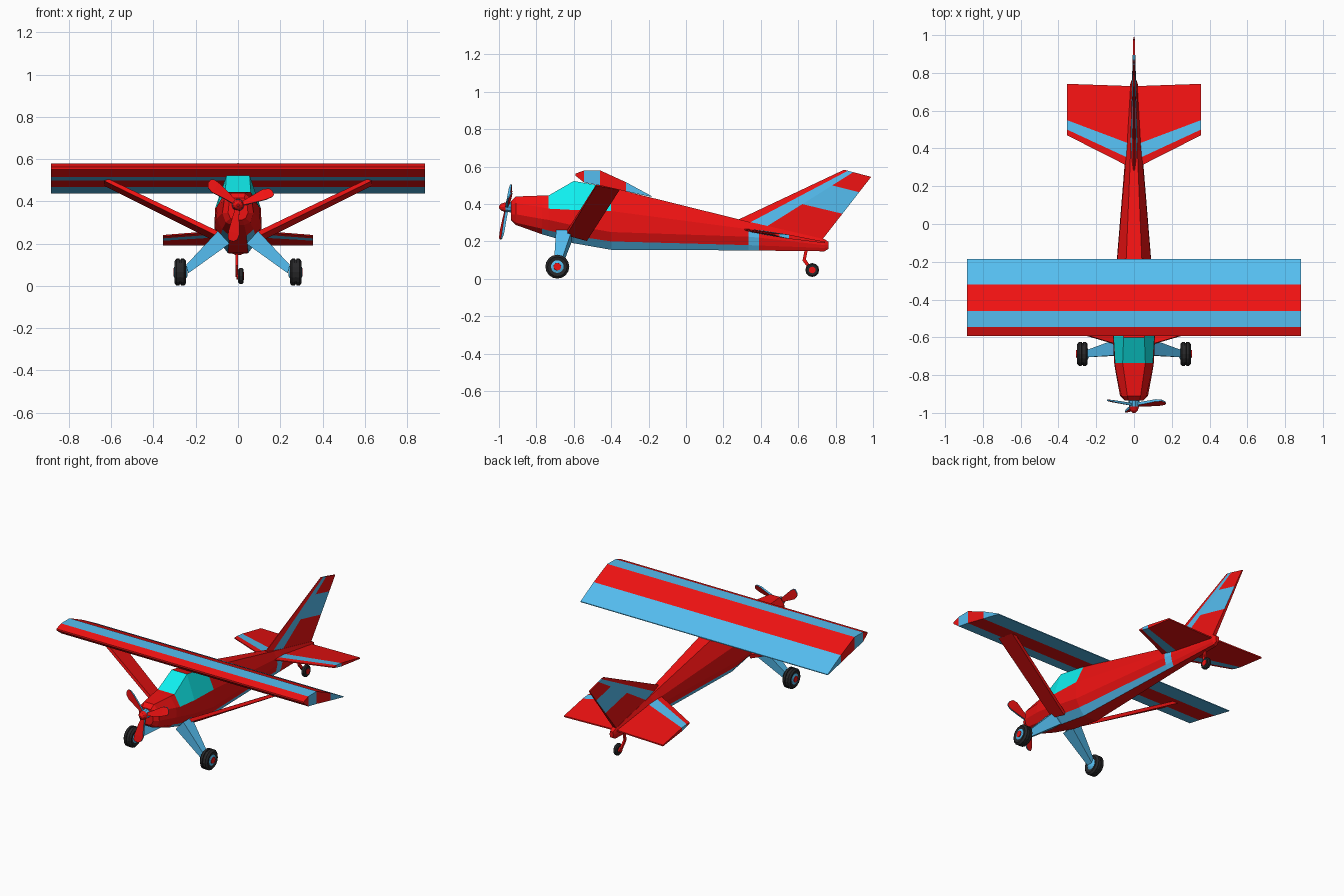
import bpy, bmesh, math
from mathutils import Vector, Matrix

if "Cube" in bpy.data.objects:
    bpy.data.objects.remove(bpy.data.objects["Cube"])


def material(name, rgb):
    m = bpy.data.materials.new(name)
    m.diffuse_color = (*rgb, 1)
    m.use_nodes = True
    m.node_tree.nodes["Principled BSDF"].inputs["Base Color"].default_value = m.diffuse_color
    return m


RED = material("red_paint", (0.87, 0.006, 0.006))
BLUE = material("blue_paint", (0.09, 0.51, 0.87))
GLASS = material("cyan_glass", (0.005, 0.87, 0.87))
RUBBER = material("black_rubber", (0.02, 0.02, 0.022))
PALETTE = [RED, BLUE, GLASS, RUBBER]
R, B, G, K = range(4)


def loft(name, sections, colour):
    """Skin closed rings; colour(i, j) gives the paint of face j in span i."""
    bm = bmesh.new()
    rings = [[bm.verts.new(p) for p in s] for s in sections]
    n = len(rings[0])
    for i in range(len(rings) - 1):
        for j in range(n):
            k = (j + 1) % n
            f = bm.faces.new((rings[i][j], rings[i][k], rings[i + 1][k], rings[i + 1][j]))
            f.material_index = colour(i, j)
    bm.faces.new(rings[0]).material_index = colour(0, 0)
    bm.faces.new(rings[-1]).material_index = colour(len(rings) - 2, 0)
    bmesh.ops.recalc_face_normals(bm, faces=bm.faces)
    me = bpy.data.meshes.new(name)
    bm.to_mesh(me)
    bm.free()
    for m in PALETTE:
        me.materials.append(m)
    ob = bpy.data.objects.new(name, me)
    bpy.context.collection.objects.link(ob)
    return ob


def lathe(name, centre, axis, profile, colours, n=16):
    """Turn (offset, radius) profile about an x or y axis."""
    c = Vector(centre)
    secs = []
    for d, r in profile:
        ring = []
        for a in (2 * math.pi * k / n for k in range(n)):
            u, v = r * math.cos(a), r * math.sin(a)
            ring.append(c + Vector((d, u, v) if axis == 'x' else (u, d, v)))
        secs.append(ring)
    return loft(name, secs, lambda i, j: colours[i])


# Fuselage: y, then height and half width of five edges from spine to keel
stations = [
    (-.935, .415, .03, .395, .042, .345, .047, .32, .036, .312, .02),
    (-.91, .44, .035, .405, .065, .345, .074, .30, .058, .288, .03),
    (-.77, .445, .055, .382, .096, .32, .10, .268, .075, .238, .04),
    (-.735, .445, .06, .375, .10, .315, .105, .258, .077, .228, .04),
    (-.60, .523, .055, .368, .108, .285, .112, .23, .083, .19, .045),
    (-.40, .487, .05, .362, .107, .25, .108, .20, .082, .155, .048),
    (.335, .305, .02, .265, .044, .225, .048, .18, .038, .152, .025),
    (.39, .293, .019, .257, .04, .22, .045, .178, .036, .151, .023),
    (.74, .212, .014, .197, .018, .18, .02, .165, .018, .147, .012),
    (.762, .198, .010, .19, .012, .18, .013, .17, .012, .16, .008),
]
rings = []
for y, *e in stations:
    half = [(w, z) for z, w in zip(e[0::2], e[1::2])]
    rings.append([(w, y, z) for w, z in half] + [(-w, y, z) for w, z in reversed(half)])


def body_colour(i, j):
    if (i in (3, 4) and j in (0, 8)) or (i == 3 and j == 9):
        return G
    if (2 <= i <= 5 and j in (3, 5)) or (i == 6 and j in (1, 2, 3, 5, 6, 7)):
        return B
    return R


loft("fuselage", rings, body_colour)

# Wing: chordwise steps (y, top z, bottom z), painted in spanwise stripes
W = .885
chord = [(-.592, .562, .552), (-.545, .579, .515), (-.46, .58, .499),
         (-.32, .516, .467), (-.185, .443, .438)]
loft("wing", [[(-W, y, t), (W, y, t), (W, y, b), (-W, y, b)] for y, t, b in chord],
     lambda i, j: (R, B, R, B)[i])


# Fin: grid of chord fraction s and height fraction t
def fin_point(s, t, side, thick):
    root = Vector((0, .27, .312)).lerp(Vector((0, .725, .205)), s)
    tip = Vector((0, .845, .583)).lerp(Vector((0, .99, .545)), s)
    p = root.lerp(tip, t)
    p.x = side * thick * (1 - .7 * t)
    return p


heights = (0, .42, .76, 1)
fin_steps = [(0, .003), (.14, .012), (.34, .018), (1, .012)]
loft("fin", [[fin_point(s, t, 1, th) for t in heights] +
             [fin_point(s, t, -1, th) for t in reversed(heights)] for s, th in fin_steps],
     lambda i, j: B if i == 1 or (i == 2 and j in (1, 5)) else R)

# Parts found on both sides
for sx, label in ((1, "right"), (-1, "left")):
    # Tailplane: (root y, tip y, half thickness)
    tail = [(.295, .47, .003), (.34, .50, .008), (.42, .55, .011), (.73, .742, .004)]

    def tail_z(y):
        return .265 - .16 * (y - .30)

    loft(label + "_tailplane",
         [[(.01 * sx, r, tail_z(r) + h), (.355 * sx, t, tail_z(t) + h),
           (.355 * sx, t, tail_z(t) - h), (.01 * sx, r, tail_z(r) - h)] for r, t, h in tail],
         lambda i, j: B if i == 1 else R)

    # Wing strut
    loft(label + "_wing_strut",
         [[(.08 * sx, -.64, .252), (.08 * sx, -.53, .222), (.09 * sx, -.53, .202), (.09 * sx, -.64, .232)],
          [(.61 * sx, -.48, .505), (.61 * sx, -.355, .482), (.635 * sx, -.355, .475), (.635 * sx, -.48, .498)]],
         lambda i, j: R)

    # Landing gear leg
    loft(label + "_gear_leg",
         [[(.095 * sx, -.695, .26), (.095 * sx, -.61, .26), (.04 * sx, -.61, .20), (.04 * sx, -.695, .20)],
          [(.245 * sx, -.705, .10), (.245 * sx, -.665, .10), (.235 * sx, -.665, .06), (.235 * sx, -.705, .06)]],
         lambda i, j: B)

    # Main wheel
    c = (.273 * sx, -.688, .065)
    lathe(label + "_tyre", c, 'x',
          [(-.024, .036), (-.028, .052), (-.018, .064), (-.004, .064), (-.003, .059), (.003, .059),
           (.004, .064), (.018, .064), (.028, .052), (.024, .036)], [K] * 9)
    lathe(label + "_inner_hub", c, 'x', [(-.034 * sx, .018), (-.025 * sx, .034), (0, .034)], [B, B])
    lathe(label + "_outer_hub", c, 'x', [(0, .034), (.0255 * sx, .034), (.03 * sx, .02)], [B, B])
    lathe(label + "_hub_cap", c, 'x', [(.02 * sx, .022), (.033 * sx, .02)], [R], 12)

# Spinner
lathe("spinner", (0, 0, .383), 'y',
      [(-1.0, .006), (-.988, .02), (-.966, .027), (-.925, .03)], [R, R, B], 10)

# Propeller: (radius, leading half width, trailing half width, half thickness), red faces with blue edges
blade = [(.015, .009, .009, .007), (.07, .018, .016, .007), (.135, .032, .022, .006),
         (.165, .026, .02, .004), (.177, .010, .012, .003)]
tilt = Matrix.Rotation(math.radians(-12), 4, 'X')
for k in range(3):
    turn = Matrix.Rotation(-math.radians(20 + 120 * k), 4, 'Y')
    secs = []
    for r, a, b, h in blade:
        skew = .25
        pts = [(r, -h + skew * a, a), (r, h + skew * a, a), (r, h - skew * b, -b), (r, -h - skew * b, -b)]
        secs.append([Vector((0, -.957, .383)) + tilt @ (turn @ Vector(p)) for p in pts])
    loft(f"propeller_blade_{k + 1}", secs, lambda i, j: B if j in (0, 2) else R)

# Tail wheel and its bent strut
lathe("tail_tyre", (.014, .675, .047), 'x',
      [(-.012, .02), (-.013, .03), (-.007, .037), (.007, .037), (.013, .03), (.012, .02)], [K] * 5, 12)
lathe("tail_hub", (.014, .675, .047), 'x', [(-.022, .016), (.015, .018)], [R], 12)
path = [(.645, .165), (.632, .10), (.645, .082), (.68, .045)]
loft("tail_wheel_strut",
     [[(-.011, y - .009, z - .003), (.0, y - .009, z - .003), (.0, y + .009, z + .003),
       (-.011, y + .009, z + .003)] for y, z in path], lambda i, j: R)
